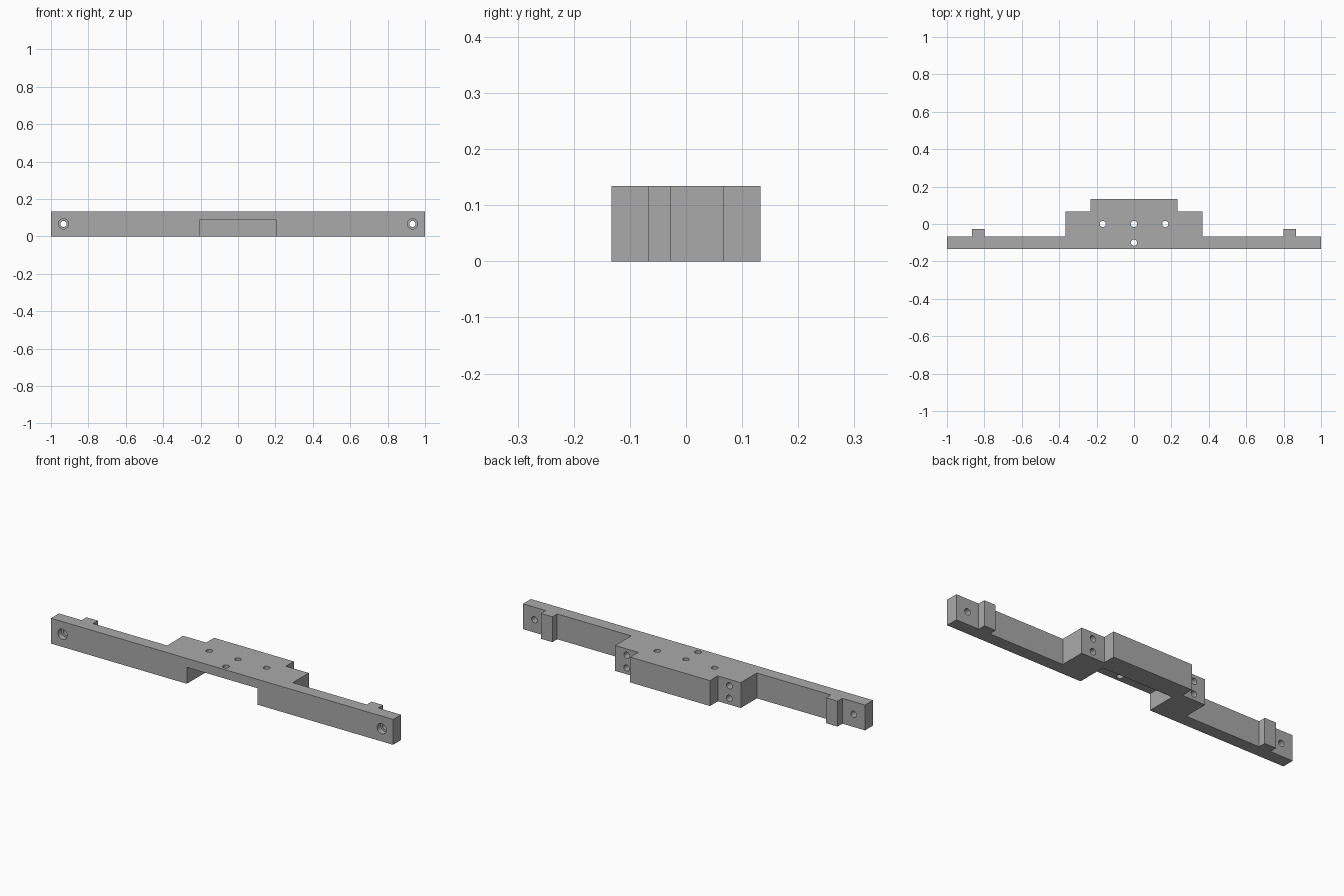
import bpy
import bmesh
from math import radians

cube = bpy.data.objects.get("Cube")
if cube:
    bpy.data.objects.remove(cube, do_unlink=True)

HEIGHT = 0.134
FRONT = -0.133
HOLE = 0.0165

grey = bpy.data.materials.new("plain grey")
grey.use_nodes = True
colour = (0.4, 0.4, 0.4, 1)
grey.diffuse_color = colour
grey.node_tree.nodes["Principled BSDF"].inputs["Base Color"].default_value = colour


def extruded(name, outline, z0, z1):
    """Solid prism from a plan outline."""
    bm = bmesh.new()
    face = bm.faces.new([bm.verts.new((x, y, z0)) for x, y in outline])
    top = bmesh.ops.extrude_face_region(bm, geom=[face])["geom"]
    verts = [v for v in top if isinstance(v, bmesh.types.BMVert)]
    bmesh.ops.translate(bm, verts=verts, vec=(0, 0, z1 - z0))
    bmesh.ops.recalc_face_normals(bm, faces=bm.faces)
    mesh = bpy.data.meshes.new(name)
    bm.to_mesh(mesh)
    bm.free()
    mesh.materials.append(grey)
    obj = bpy.data.objects.new(name, mesh)
    bpy.context.collection.objects.link(obj)
    return obj


cutters = []


def drill(name, radius, centre, length, along_y=False):
    """Cylinder used as a drill, centred on the given point."""
    bpy.ops.mesh.primitive_cylinder_add(
        vertices=32, radius=radius, depth=length, location=centre,
        rotation=(radians(90) if along_y else 0, 0, 0))
    obj = bpy.context.object
    obj.name = name
    obj.data.materials.append(grey)
    cutters.append(obj)


# Stepped bar: half of the plan, mirrored to the other side
half = [(1, FRONT), (1, -0.067), (0.867, -0.067), (0.867, -0.027),
        (0.8, -0.027), (0.8, -0.067), (0.367, -0.067), (0.367, 0.067),
        (0.233, 0.067), (0.233, 0.133)]
outline = half + [(-x, y) for x, y in reversed(half)]
bar = extruded("mounting_bar", outline, 0, HEIGHT)

# Channel under the middle, open to the front
w, back = 0.206, 0.025
cutters.append(extruded("channel_cutter", [(-w, -0.2), (w, -0.2), (w, back), (-w, back)],
                        -0.1, 0.087))

# Vertical holes through the roof of the channel
for x, y in [(-0.167, 0), (0, 0), (0.167, 0), (0, -0.1)]:
    drill("roof_hole_cutter", HOLE, (x, y, 0.1), 0.3)

for side in (-1, 1):
    # Counterbored holes through the bar ends
    drill("end_hole_cutter", HOLE, (side * 0.933, -0.1, HEIGHT / 2), 0.3, True)
    drill("counterbore_cutter", 0.027, (side * 0.933, FRONT, HEIGHT / 2), 0.06, True)
    # Blind holes in the rear steps
    for z in (0.033, 0.1):
        drill("step_hole_cutter", HOLE, (side * 0.3, 0.067, z), 0.2, True)

for cutter in cutters:
    cutter.hide_render = True
    cutter.hide_set(True)
    mod = bar.modifiers.new(cutter.name, "BOOLEAN")
    mod.operation = "DIFFERENCE"
    mod.solver = "EXACT"
    mod.object = cutter

# Bake the cuts, then remove the helpers
bpy.context.view_layer.update()
graph = bpy.context.evaluated_depsgraph_get()
mesh = bpy.data.meshes.new_from_object(bar.evaluated_get(graph))
bar.modifiers.clear()
bar.data = mesh
mesh.materials.clear()
mesh.materials.append(grey)
for poly in mesh.polygons:
    poly.material_index = 0
for cutter in cutters:
    bpy.data.objects.remove(cutter, do_unlink=True)

bpy.ops.object.select_all(action="DESELECT")
bar.select_set(True)
bpy.context.view_layer.objects.active = bar
bpy.ops.object.shade_smooth_by_angle(angle=radians(30))
